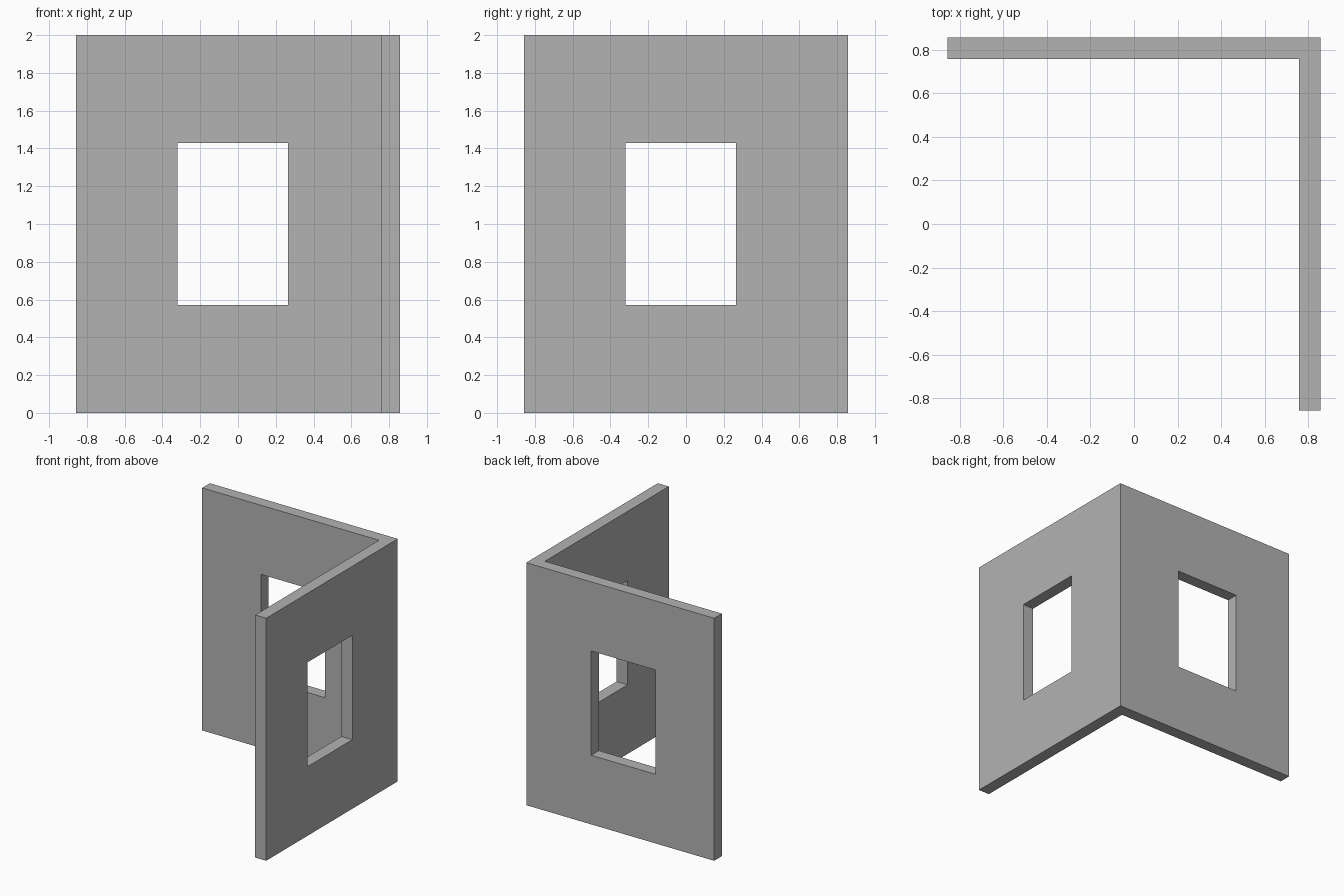
import bpy
import bmesh

HALF = 0.857          # half the width of the corner piece
INNER = 0.757         # inner face of each wall
HEIGHT = 2.0
WIN_A, WIN_B = -0.32, 0.265     # window extent along each wall
SILL, LINTEL = 0.57, 1.43

cube = bpy.data.objects.get("Cube")
if cube:
    bpy.data.objects.remove(cube, do_unlink=True)

grey = bpy.data.materials.new("plain_grey")
grey.use_nodes = True
colour = (0.45, 0.45, 0.45, 1)
grey.diffuse_color = colour
grey.node_tree.nodes["Principled BSDF"].inputs["Base Color"].default_value = colour


def prism(name, outline, z0, z1):
    """Extrude a plan outline from z0 to z1."""
    bm = bmesh.new()
    base = bm.faces.new([bm.verts.new((x, y, z0)) for x, y in outline])
    top = bmesh.ops.extrude_face_region(bm, geom=[base])["geom"]
    verts = [v for v in top if isinstance(v, bmesh.types.BMVert)]
    bmesh.ops.translate(bm, verts=verts, vec=(0, 0, z1 - z0))
    bmesh.ops.recalc_face_normals(bm, faces=bm.faces)
    mesh = bpy.data.meshes.new(name)
    bm.to_mesh(mesh)
    bm.free()
    mesh.materials.append(grey)
    obj = bpy.data.objects.new(name, mesh)
    bpy.context.collection.objects.link(obj)
    return obj


def rectangle(x0, x1, y0, y1):
    return [(x0, y0), (x1, y0), (x1, y1), (x0, y1)]


# L-shaped corner made of the back wall and the left wall
walls = prism("corner_walls", [
    (-HALF, HALF), (-HALF, INNER), (INNER, INNER),
    (INNER, -HALF), (HALF, -HALF), (HALF, HALF)], 0, HEIGHT)

# One window opening through each wall
openings = {
    "back_window_cutter": rectangle(WIN_A, WIN_B, INNER - 0.1, HALF + 0.1),
    "left_window_cutter": rectangle(INNER - 0.1, HALF + 0.1, WIN_A, WIN_B),
}
cutters = []
for name, outline in openings.items():
    cutter = prism(name, outline, SILL, LINTEL)
    cutter.hide_render = True
    cutters.append(cutter)
    cut = walls.modifiers.new(name, "BOOLEAN")
    cut.operation = "DIFFERENCE"
    cut.solver = "EXACT"
    cut.object = cutter

# Bake the openings and drop the cutters
bpy.context.view_layer.update()
graph = bpy.context.evaluated_depsgraph_get()
finished = bpy.data.meshes.new_from_object(walls.evaluated_get(graph))
walls.modifiers.clear()
walls.data = finished
for cutter in cutters:
    bpy.data.objects.remove(cutter, do_unlink=True)
